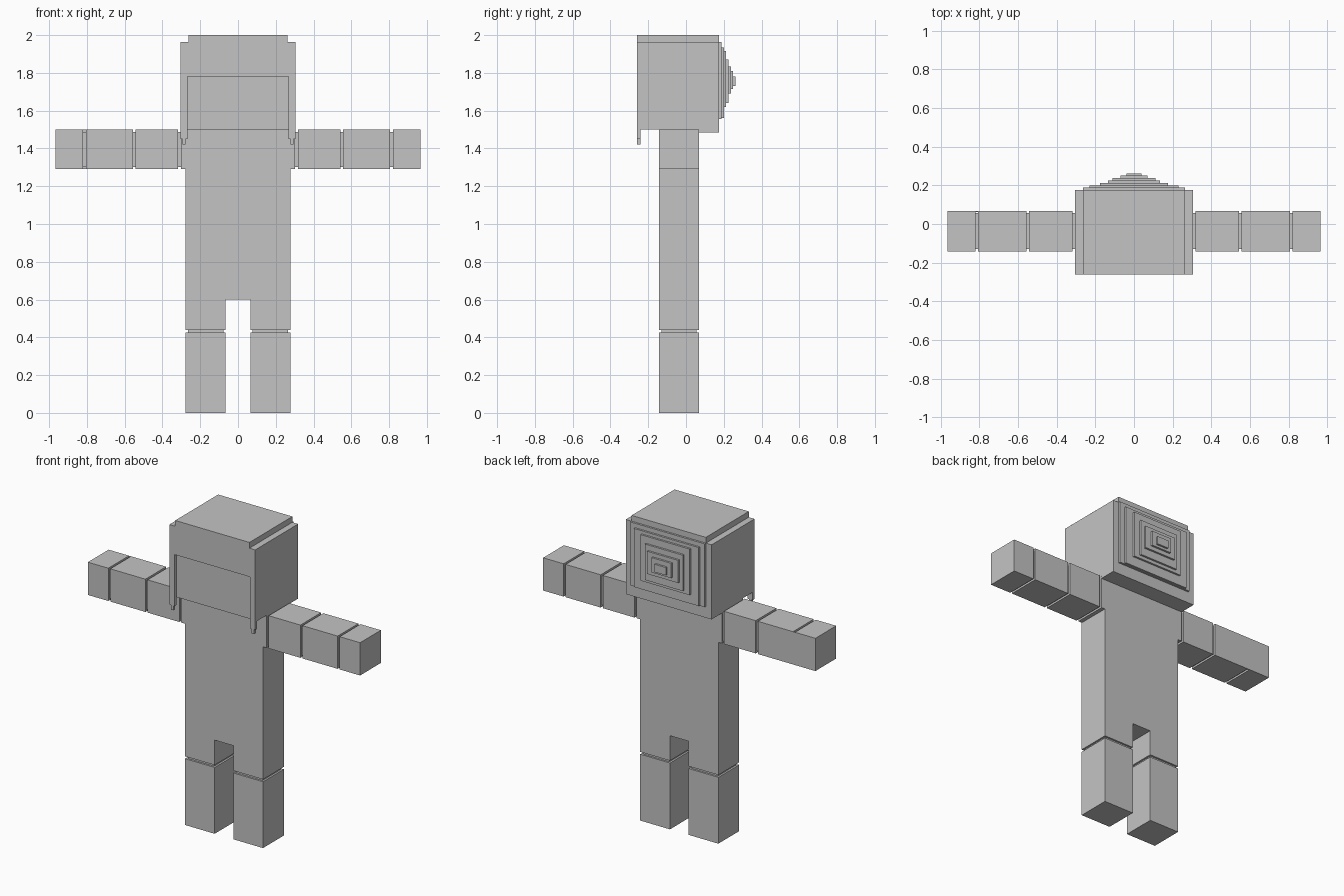
import bpy
import bmesh

cube = bpy.data.objects.get("Cube")
if cube:
    bpy.data.objects.remove(cube, do_unlink=True)

# One plain grey for the whole figure
grey = bpy.data.materials.new("plain_grey")
grey.use_nodes = True
colour = (0.55, 0.55, 0.55, 1)
grey.diffuse_color = colour
grey.node_tree.nodes["Principled BSDF"].inputs["Base Color"].default_value = colour


def extrude(name, outline, y0, y1):
    """Extrude an x-z outline from y0 to y1."""
    bm = bmesh.new()
    face = bm.faces.new([bm.verts.new((x, y0, z)) for x, z in outline])
    out = bmesh.ops.extrude_face_region(bm, geom=[face])
    moved = [v for v in out["geom"] if isinstance(v, bmesh.types.BMVert)]
    bmesh.ops.translate(bm, verts=moved, vec=(0, y1 - y0, 0))
    bmesh.ops.recalc_face_normals(bm, faces=bm.faces)
    mesh = bpy.data.meshes.new(name)
    bm.to_mesh(mesh)
    bm.free()
    mesh.materials.append(grey)
    obj = bpy.data.objects.new(name, mesh)
    bpy.context.collection.objects.link(obj)
    return obj


def box(name, x0, x1, y0, y1, z0, z1):
    return extrude(name, [(x0, z0), (x1, z0), (x1, z1), (x0, z1)], y0, y1)


def symmetric(name, half, y0, y1):
    """Extrude a half outline together with its mirror image."""
    return extrude(name, half + [(-x, z) for x, z in reversed(half)], y0, y1)


FRONT, BACK = -0.142, 0.068      # body depth
SHOULDER, ARM_BOTTOM = 1.5, 1.29
GAP = 0.012                      # joint groove depth
HEAD_BACK, FACE, FRINGE = 0.175, -0.24, -0.26
HEAD_W, CAP_W, HEAD_TOP = 0.304, 0.263, 1.963

# Torso with shoulders and upper legs
symmetric("torso", [(0.066, 0.6), (0.066, 0.44), (0.277, 0.44), (0.277, ARM_BOTTOM),
                    (0.303, ARM_BOTTOM), (0.303, SHOULDER)], FRONT, BACK)

# Limbs, with grooves at the joints
segments = {"upper_arm": (0.317, 0.542), "forearm": (0.557, 0.806), "hand": (0.82, 0.965)}
for side, s in (("left", 1), ("right", -1)):
    def part(name, x0, x1, inset, z0, z1):
        box(f"{side}_{name}", s * x0, s * x1, FRONT + inset, BACK - inset, z0, z1)

    part("lower_leg", 0.066, 0.277, 0, 0, 0.425)
    part("knee", 0.066 + GAP, 0.277 - GAP, GAP, 0.42, 0.445)
    for name, (x0, x1) in segments.items():
        part(name, x0, x1, 0, ARM_BOTTOM, SHOULDER)
    part("arm_core", 0.3, 0.83, GAP, ARM_BOTTOM + GAP, SHOULDER - GAP)

# Strip that closes one wrist groove at the back
box("right_wrist_strip", -0.82, -0.806, BACK - 0.005, BACK, ARM_BOTTOM, SHOULDER)

# Head, cap and lower edge at the back
box("head", -HEAD_W, HEAD_W, FACE, HEAD_BACK, SHOULDER, HEAD_TOP)
box("cap", -CAP_W, CAP_W, FRINGE, HEAD_BACK, HEAD_TOP, 2.0)
box("head_back_edge", -HEAD_W, HEAD_W, BACK, HEAD_BACK, 1.485, SHOULDER)

# Fringe framing the recessed face, with stepped locks
symmetric("fringe", [(0.267, 1.78), (0.267, 1.45), (0.277, 1.45), (0.277, 1.42),
                     (0.294, 1.42), (0.294, 1.45), (HEAD_W, 1.45), (HEAD_W, HEAD_TOP)],
          FRINGE, FACE)

# Stepped layers on the back of the head: half width, bottom, top
layers = [(0.263, 1.557, 1.963), (0.23, 1.56, 1.935), (0.175, 1.62, 1.915),
          (0.135, 1.64, 1.87), (0.11, 1.69, 1.835), (0.07, 1.715, 1.81), (0.04, 1.73, 1.78)]
step = (0.262 - HEAD_BACK) / len(layers)
for i, (w, z0, z1) in enumerate(layers):
    y = HEAD_BACK + i * step
    box(f"back_layer_{i + 1}", -w, w, y, y + step, z0, z1)
